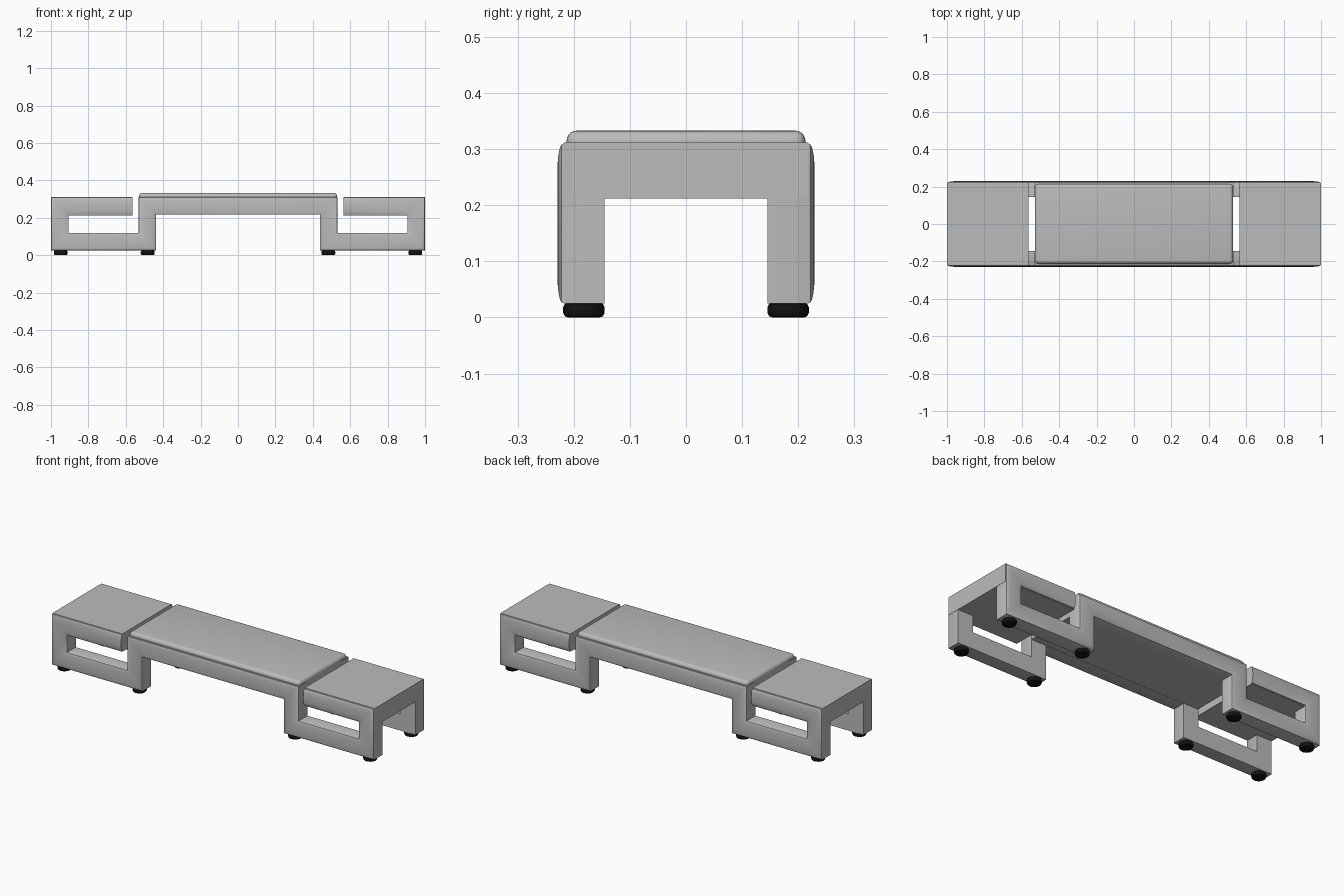
import bpy, bmesh, math
from mathutils import Vector

if "Cube" in bpy.data.objects:
    bpy.data.objects.remove(bpy.data.objects["Cube"])


def material(name, c):
    m = bpy.data.materials.new(name)
    m.diffuse_color = (c, c, c, 1)
    m.use_nodes = True
    m.node_tree.nodes["Principled BSDF"].inputs["Base Color"].default_value = m.diffuse_color
    return m


GREY = material("light grey", 0.5)
BLACK = material("black rubber", 0.006)


def finish(name, bm, mat, smooth=True):
    bmesh.ops.recalc_face_normals(bm, faces=bm.faces)
    me = bpy.data.meshes.new(name)
    bm.to_mesh(me)
    bm.free()
    me.materials.append(mat)
    ob = bpy.data.objects.new(name, me)
    bpy.context.collection.objects.link(ob)
    if smooth:
        bpy.ops.object.select_all(action='DESELECT')
        ob.select_set(True)
        bpy.context.view_layer.objects.active = ob
        bpy.ops.object.shade_smooth_by_angle(angle=math.radians(35))
    return ob


def box_bm(x0, x1, y0, y1, z0, z1):
    bm = bmesh.new()
    bmesh.ops.create_cube(bm, size=1)
    for v in bm.verts:
        v.co = (x0 + (v.co.x + .5) * (x1 - x0), y0 + (v.co.y + .5) * (y1 - y0),
                z0 + (v.co.z + .5) * (z1 - z0))
    return bm


# meandering frame path in xz: table rail, legs, floor bars and seat rail
HW, Y_IN, Y_FLAT, Y_OUT = 0.047, 0.145, 0.218, 0.229
half = [(-0.565, .263), (-0.952, .263), (-0.952, .072), (-0.485, .072), (-0.485, .263)]
path = [Vector(p) for p in half + [(-x, z) for x, z in reversed(half)]]

# cross-section: flat inside, pillowed outer face
section = [(HW, Y_IN), (HW, Y_FLAT)]
for i in range(1, 12):
    a = math.pi * i / 12
    section.append((HW * math.cos(a), Y_FLAT + (Y_OUT - Y_FLAT) * math.sin(a) ** 0.8))
section += [(-HW, Y_FLAT), (-HW, Y_IN)]


def frame(name, side):
    bm = bmesh.new()
    rings = []
    for i, p in enumerate(path):
        dirs = []
        if i > 0:
            dirs.append((p - path[i - 1]).normalized())
        if i < len(path) - 1:
            dirs.append((path[i + 1] - p).normalized())
        normals = [Vector((-d.y, d.x)) for d in dirs]
        n = normals[0] if len(normals) == 1 else normals[0] + normals[1]
        rings.append([bm.verts.new((p.x + n.x * u, side * y, p.y + n.y * u))
                      for u, y in section])
    k = len(section)
    for a, b in zip(rings, rings[1:]):
        for j in range(k):
            bm.faces.new((a[j], a[(j + 1) % k], b[(j + 1) % k], b[j]))
    bm.faces.new(rings[0])
    bm.faces.new(rings[-1])
    finish(name, bm, GREY)


frame("front_frame", -1)
frame("back_frame", 1)

# side table blocks
for name, s in (("left_table", -1), ("right_table", 1)):
    xs = sorted((s * 1.0, s * 0.565))
    finish(name, box_bm(*xs, -.2175, .2175, .212, .312), GREY, False)

# seat base and cushion with rounded upper edges
finish("seat_base", box_bm(-.53, .53, -.2165, .2165, .217, .312), GREY, False)
bm = box_bm(-.53, .53, -.213, .213, .30, .333)
bmesh.ops.bevel(bm, geom=[e for e in bm.edges
                          if abs(e.verts[0].co.z - e.verts[1].co.z) > .01
                          or min(v.co.z for v in e.verts) > .32],
                offset=.019, segments=5, profile=.5, affect='EDGES')
finish("seat_cushion", bm, GREY)

# rubber feet
prof = [(.028, 0), (.034, .002), (.037, .008), (.037, .018), (.034, .024), (.028, .026)]
for x in (-.948, -.483, .483, .948):
    for y in (-.182, .182):
        bm = bmesh.new()
        n = 20
        rings = [[bm.verts.new((x + r * math.cos(2 * math.pi * i / n),
                                y + r * math.sin(2 * math.pi * i / n), z))
                  for i in range(n)] for r, z in prof]
        for a, b in zip(rings, rings[1:]):
            for i in range(n):
                bm.faces.new((a[i], a[(i + 1) % n], b[(i + 1) % n], b[i]))
        bm.faces.new(rings[0])
        bm.faces.new(rings[-1])
        finish("foot", bm, BLACK)
